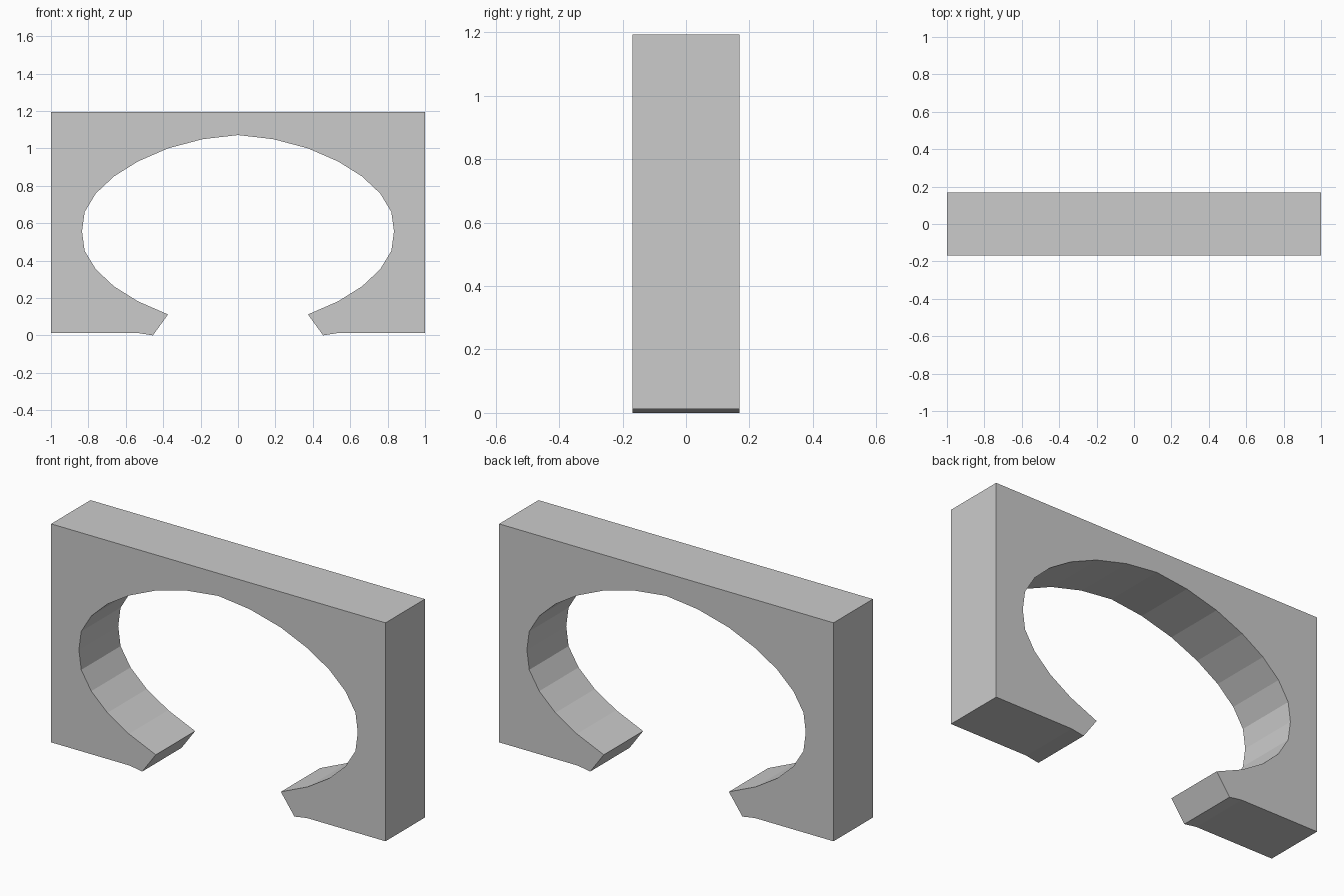
import bpy, bmesh

if "Cube" in bpy.data.objects:
    bpy.data.objects.remove(bpy.data.objects["Cube"])

DEPTH = 0.168      # half thickness
MID_Z = 0.556      # centre height of the oval opening

# Upper quarter of the faceted oval opening: (x, height above its centre)
quarter = [(0, 0.515), (0.189, 0.493), (0.374, 0.444), (0.535, 0.374),
           (0.663, 0.294), (0.76, 0.203), (0.82, 0.104), (0.834, 0)]
upper = [(x, MID_Z + h) for x, h in quarter]
lower = [(x, MID_Z - h) for x, h in reversed(quarter[2:-1])]

# Right half outline: opening, pointed foot, base, outer side, top
half = upper + lower + [(0.455, 0), (0.53, 0.012), (1, 0.012), (1, 1.193)]
left = [(-x, z) for x, z in reversed(half) if x > 0]
outline = half + left

# Arch slab extruded through its thickness
bm = bmesh.new()
face = bm.faces.new([bm.verts.new((x, -DEPTH, z)) for x, z in outline])
ext = bmesh.ops.extrude_face_region(bm, geom=[face], use_keep_orig=True)
verts = [g for g in ext["geom"] if isinstance(g, bmesh.types.BMVert)]
bmesh.ops.translate(bm, vec=(0, 2 * DEPTH, 0), verts=verts)
bmesh.ops.recalc_face_normals(bm, faces=bm.faces)
bmesh.ops.triangulate(bm, faces=[f for f in bm.faces if len(f.verts) > 4])

mesh = bpy.data.meshes.new("arch_slab")
bm.to_mesh(mesh)
bm.free()
bpy.context.collection.objects.link(bpy.data.objects.new("arch_slab", mesh))
